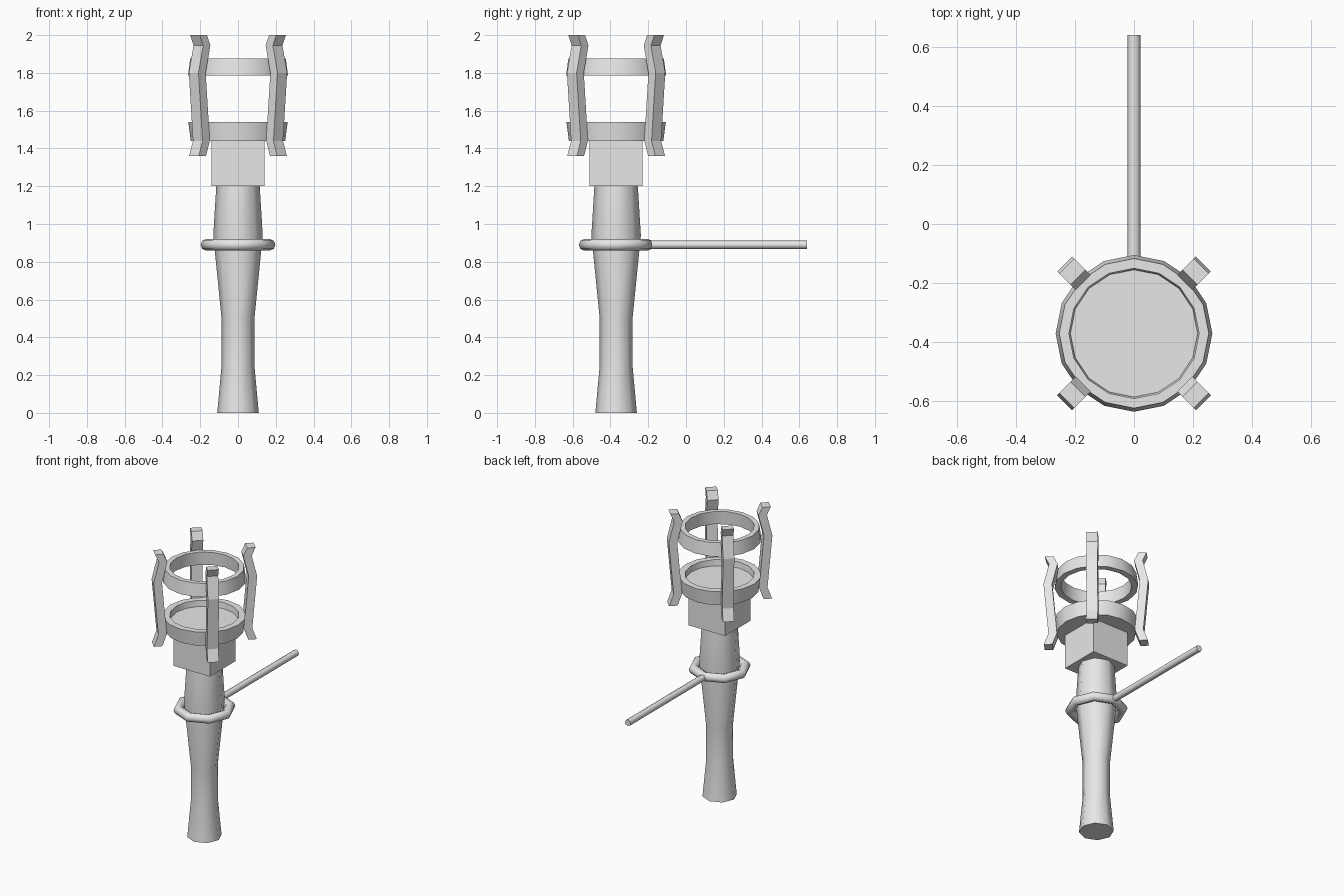
import bpy, bmesh, math
from mathutils import Matrix, Vector

cube = bpy.data.objects.get("Cube")
if cube:
    bpy.data.objects.remove(cube, do_unlink=True)

AXIS_Y = -0.37   # the torch stands in front of its wall bracket

metal = bpy.data.materials.new("plain grey")
metal.use_nodes = True
GREY = (0.8, 0.8, 0.8, 1)
metal.diffuse_color = GREY
metal.node_tree.nodes["Principled BSDF"].inputs["Base Color"].default_value = GREY


def finish(name, bm, smooth=None):
    bmesh.ops.remove_doubles(bm, verts=bm.verts, dist=0.0001)
    bmesh.ops.recalc_face_normals(bm, faces=bm.faces)
    mesh = bpy.data.meshes.new(name)
    bm.to_mesh(mesh)
    bm.free()
    mesh.materials.append(metal)
    obj = bpy.data.objects.new(name, mesh)
    bpy.context.collection.objects.link(obj)
    if smooth:
        bpy.ops.object.select_all(action='DESELECT')
        obj.select_set(True)
        bpy.context.view_layer.objects.active = obj
        bpy.ops.object.shade_smooth_by_angle(angle=math.radians(smooth))
    return obj


def lathe(name, profile, sides, smooth):
    """Turn a closed (radius, height) outline around the torch axis."""
    bm = bmesh.new()
    verts = [bm.verts.new((r, AXIS_Y, z)) for r, z in profile]
    edges = [bm.edges.new((verts[i - 1], verts[i])) for i in range(len(verts))
             if profile[i - 1][0] + profile[i][0] > 0]
    bmesh.ops.spin(bm, geom=verts + edges, cent=(0, AXIS_Y, 0), axis=(0, 0, 1),
                   angle=math.tau, steps=sides)
    return finish(name, bm, smooth)


# Waisted handle
lathe("handle", [(0, 0), (0.11, 0), (0.087, 0.25), (0.087, 0.5),
                 (0.131, 0.94), (0.115, 1.2), (0, 1.2)], 8, 60)

# Square block under the cup
bm = bmesh.new()
bmesh.ops.create_cube(bm, size=1, matrix=Matrix.Translation((0, AXIS_Y, 1.32))
                      @ Matrix.Diagonal((0.28, 0.28, 0.24, 1)))
finish("square_block", bm)

# Shallow cup and the band above it
lathe("cup", [(0, 1.44), (0.25, 1.44), (0.263, 1.54), (0.22, 1.54),
              (0.215, 1.5), (0, 1.5)], 16, 30)
lathe("upper_band", [(0.265, 1.785), (0.253, 1.875), (0.22, 1.875),
                     (0.225, 1.785)], 16, 30)

# Holding ring around the handle
ring = [(0.167 + 0.031 * math.cos(i * math.tau / 8),
         0.89 + 0.031 * math.sin(i * math.tau / 8)) for i in range(8)]
lathe("holding_ring", ring, 8, 60)

# Rod reaching back to the wall
bm = bmesh.new()
bmesh.ops.create_cone(bm, cap_ends=True, segments=8, radius1=0.022, radius2=0.022,
                      depth=0.83, matrix=Matrix.Translation((0, 0.225, 0.89))
                      @ Matrix.Rotation(math.pi / 2, 4, 'X'))
finish("wall_rod", bm, 60)

# Four bent prongs on the diagonals
inner = [(0.276, 1.36), (0.247, 1.44), (0.278, 1.8), (0.243, 1.945), (0.268, 2.0)]
THICK, HALF = 0.054, 0.036
for i, label in enumerate(("back_left", "back_right", "front_right", "front_left")):
    turn = Matrix.Translation((0, AXIS_Y, 0)) @ Matrix.Rotation(math.pi / 4 + i * math.pi / 2, 4, 'Z')
    bm = bmesh.new()
    rows = [[bm.verts.new(turn @ Vector((r + dr, t, z)))
             for dr, t in ((0, -HALF), (THICK, -HALF), (THICK, HALF), (0, HALF))]
            for r, z in inner]
    for low, high in zip(rows, rows[1:]):
        for k in range(4):
            bm.faces.new((low[k - 1], low[k], high[k], high[k - 1]))
    bm.faces.new(rows[0])
    bm.faces.new(rows[-1])
    finish("prong_" + label, bm)
